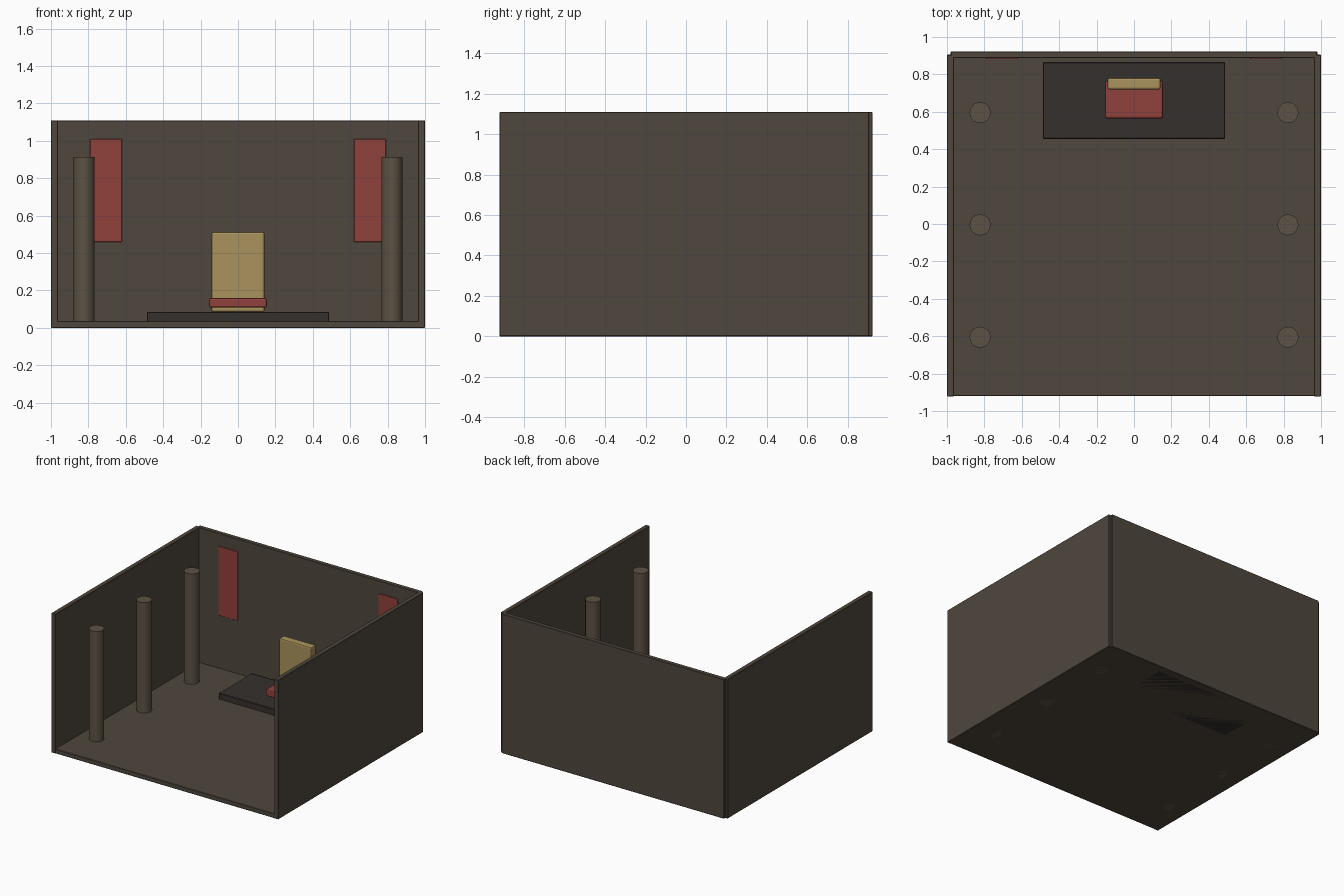
import bpy

if "Cube" in bpy.data.objects:
    bpy.data.objects.remove(bpy.data.objects["Cube"])


def material(name, rgb):
    m = bpy.data.materials.new(name)
    m.diffuse_color = (*rgb, 1)
    m.use_nodes = True
    m.node_tree.nodes["Principled BSDF"].inputs["Base Color"].default_value = m.diffuse_color
    return m


STONE = material("stone", (0.08, 0.063, 0.047))
PILLAR = material("pillar_stone", (0.11, 0.085, 0.058))
DARK = material("dark_stone", (0.036, 0.03, 0.026))
RED = material("red_cloth", (0.28, 0.052, 0.046))
GOLD = material("gold", (0.40, 0.29, 0.108))


def finish(o, name, mat, bevel, segments=1):
    o.name = name
    o.data.materials.append(mat)
    if bevel:
        b = o.modifiers.new("bevel", 'BEVEL')
        b.width, b.segments = bevel, segments
        b.limit_method = 'ANGLE'
    return o


def box(name, lo, hi, mat, bevel=0.0, segments=1):
    bpy.ops.mesh.primitive_cube_add(size=1, location=[(a + b) / 2 for a, b in zip(lo, hi)])
    o = bpy.context.object
    o.scale = [b - a for a, b in zip(lo, hi)]
    bpy.ops.object.transform_apply(location=False, rotation=False, scale=True)
    return finish(o, name, mat, bevel, segments)


# Room shell: floor, back wall, two side walls
box("floor", (-0.98, -0.92, 0), (0.98, 0.905, 0.036), STONE, 0.003)
box("back_wall", (-0.98, 0.887, 0), (0.98, 0.922, 1.11), STONE, 0.003)
for side, s in (("left", -1), ("right", 1)):
    x0, x1 = sorted((s * 0.963, s * 1.0))
    box(side + "_wall", (x0, -0.922, 0), (x1, 0.905, 1.11), STONE, 0.003)

    # Hanging banner on the back wall
    x0, x1 = sorted((s * 0.62, s * 0.79))
    box(side + "_banner", (x0, 0.881, 0.46), (x1, 0.891, 1.01), RED, 0.002)

    # Row of round pillars
    for i, y in enumerate((-0.605, -0.005, 0.595)):
        bpy.ops.mesh.primitive_cylinder_add(vertices=24, radius=0.056, depth=0.915,
                                            location=(s * 0.823, y, 0.4575))
        finish(bpy.context.object, f"{side}_pillar_{i + 1}", PILLAR, 0)
        bpy.ops.object.shade_smooth_by_angle()

# Platform and high-backed chair
box("platform", (-0.487, 0.455, 0), (0.487, 0.866, 0.085), DARK, 0.004)
box("chair_seat", (-0.155, 0.565, 0.108), (0.155, 0.765, 0.16), RED, 0.01, 2)
box("chair_back", (-0.142, 0.72, 0.085), (0.142, 0.78, 0.512), GOLD, 0.01, 2)
